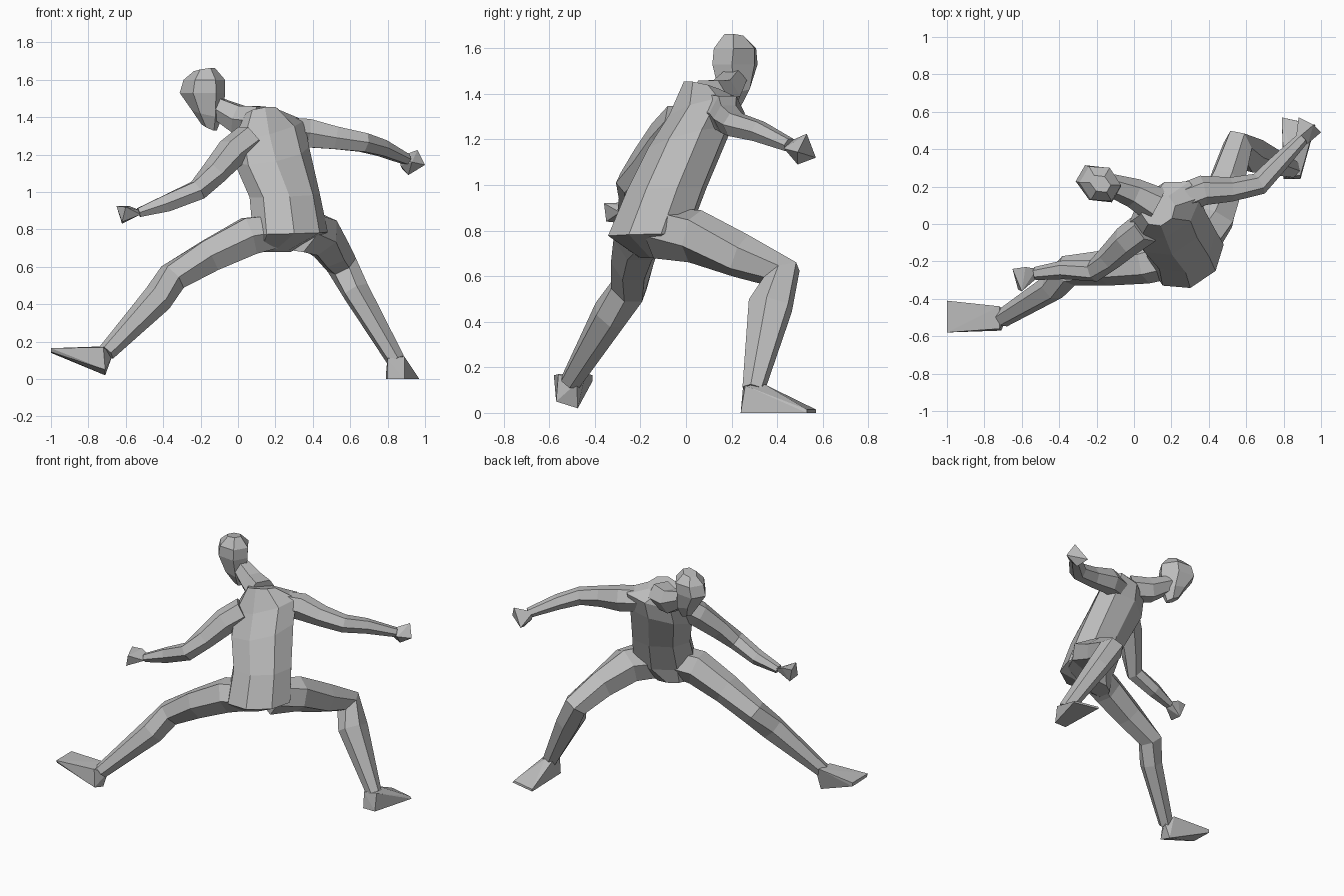
import bpy, bmesh, math
from mathutils import Vector as V

grey = bpy.data.materials.new("plain grey")
grey.diffuse_color = (0.5, 0.5, 0.5, 1)


def finish(name, bm):
    bmesh.ops.recalc_face_normals(bm, faces=bm.faces)
    me = bpy.data.meshes.new(name)
    bm.to_mesh(me)
    bm.free()
    me.materials.append(grey)
    ob = bpy.data.objects.new(name, me)
    bpy.context.collection.objects.link(ob)
    return ob


def hull(name, pts):
    bm = bmesh.new()
    for p in pts:
        bm.verts.new(p)
    r = bmesh.ops.convex_hull(bm, input=bm.verts)
    bmesh.ops.delete(bm, geom=list({g for g in r["geom_interior"] if isinstance(g, bmesh.types.BMVert)}),
                     context='VERTS')
    return finish(name, bm)


def loft(name, rings):
    bm = bmesh.new()
    loops = [[bm.verts.new(p) for p in ring] for ring in rings]
    n = len(loops[0])
    for a, b in zip(loops, loops[1:]):
        for i in range(n):
            j = (i + 1) % n
            bm.faces.new((a[i], a[j], b[j], b[i]))
    bm.faces.new(loops[0])
    bm.faces.new(loops[-1])
    return finish(name, bm)


def ring(c, u, v, n, phase=0.5):
    return [V(c) + u * math.cos(t) + v * math.sin(t)
            for t in (2 * math.pi * (i + phase) / n for i in range(n))]


def limb(name, path, ref, n=6):
    """path: (x, y, z, radius along ref side, radius across)"""
    pts = [V(p[:3]) for p in path]
    rings = []
    for i, p in enumerate(path):
        t = V()
        if i:
            t += (pts[i] - pts[i - 1]).normalized()
        if i < len(pts) - 1:
            t += (pts[i + 1] - pts[i]).normalized()
        t.normalize()
        u = t.cross(V(ref)).normalized()
        v = u.cross(t)
        rings.append(ring(pts[i], v * p[3], u * p[4], n))
    return loft(name, rings)


# torso: twisted, leaning stack of eight-sided sections
# (x, y, z, half width, half depth, side tilt, forward tilt)
sections = [
    (0.19, -0.13, 0.68, 0.10, 0.06, 0.0, 0.0),
    (0.28, -0.165, 0.78, 0.205, 0.165, 0.03, 0.0),
    (0.25, -0.085, 0.98, 0.19, 0.165, 0.05, 0.0),
    (0.18, 0.015, 1.20, 0.21, 0.17, 0.25, 0.1),
    (0.165, 0.075, 1.33, 0.21, 0.13, 0.27, 0.0),
    (0.13, 0.075, 1.43, 0.09, 0.085, 0.0, -0.3),
]
rings = []
for x, y, z, w, d, tilt, fwd in sections:
    side = V((0.83, 0.56, tilt)).normalized()
    front = V((-0.56, 0.83, fwd)).normalized()
    rings.append(ring((x, y, z), side * w * 1.04, front * d * 1.04, 8))
loft("torso", rings)

# neck and head
limb("neck", [(0.12, 0.10, 1.38, 0.09, 0.10), (0.0, 0.165, 1.39, 0.085, 0.08),
              (-0.13, 0.21, 1.46, 0.06, 0.06)], (0, 0, 1))
face_side = V((0.5, 0.86, 0))
face_front = V((-0.86, 0.5, 0))
head = []
for x, y, z, w, d, drop in [(-0.155, 0.215, 1.345, 0.03, 0.045, 0.02),
                            (-0.165, 0.215, 1.42, 0.075, 0.085, 0.02),
                            (-0.19, 0.215, 1.53, 0.10, 0.13, 0.0),
                            (-0.18, 0.215, 1.60, 0.10, 0.115, 0.0),
                            (-0.18, 0.215, 1.655, 0.045, 0.06, -0.01)]:
    head.append(ring((x, y, z), face_side * w, face_front * d + V((0, 0, drop)), 6, 0))
loft("head", head)

# arms
limb("left_arm", [(0.06, -0.02, 1.28, 0.09, 0.09), (-0.035, -0.09, 1.21, 0.085, 0.085),
                  (-0.13, -0.18, 1.10, 0.07, 0.07), (-0.215, -0.25, 1.01, 0.06, 0.06),
                  (-0.38, -0.245, 0.94, 0.052, 0.05), (-0.53, -0.265, 0.89, 0.028, 0.035)], (0, 0, 1))
limb("right_arm", [(0.22, 0.12, 1.33, 0.08, 0.08), (0.37, 0.18, 1.315, 0.088, 0.08),
                   (0.52, 0.185, 1.29, 0.07, 0.065), (0.67, 0.215, 1.265, 0.058, 0.06),
                   (0.77, 0.32, 1.235, 0.05, 0.05), (0.90, 0.455, 1.175, 0.032, 0.035)], (0, 0, 1))

# hands
hull("left_hand", [(-0.65, -0.24, 0.925), (-0.58, -0.23, 0.925), (-0.62, -0.35, 0.84),
                   (-0.60, -0.36, 0.92), (-0.62, -0.26, 0.83), (-0.52, -0.29, 0.88),
                   (-0.52, -0.24, 0.90)])
hull("right_hand", [(0.88, 0.57, 1.12), (1.0, 0.49, 1.145), (0.96, 0.53, 1.225), (0.91, 0.49, 1.09),
                    (0.865, 0.45, 1.19), (0.93, 0.43, 1.16), (0.87, 0.46, 1.14)])

# legs
limb("left_leg", [(0.20, -0.17, 0.79, 0.10, 0.12), (0.06, -0.21, 0.765, 0.115, 0.11),
                  (-0.15, -0.235, 0.66, 0.10, 0.095), (-0.35, -0.25, 0.545, 0.085, 0.085),
                  (-0.43, -0.335, 0.43, 0.085, 0.075), (-0.705, -0.505, 0.14, 0.048, 0.05)], (0, 0, 1))
limb("right_leg", [(0.33, -0.12, 0.79, 0.11, 0.13), (0.43, 0.04, 0.775, 0.115, 0.125),
                   (0.50, 0.24, 0.69, 0.10, 0.10), (0.555, 0.42, 0.61, 0.09, 0.085),
                   (0.63, 0.37, 0.47, 0.105, 0.075), (0.845, 0.295, 0.10, 0.05, 0.05)], (0, 1, 0.4))

# feet
hull("left_foot", [(-1.0, -0.58, 0.165), (-1.0, -0.41, 0.165), (-1.0, -0.41, 0.14), (-1.0, -0.57, 0.145),
                   (-0.71, -0.57, 0.05), (-0.71, -0.475, 0.02), (-0.72, -0.56, 0.17),
                   (-0.72, -0.44, 0.175), (-0.67, -0.48, 0.13)])
hull("right_foot", [(0.80, 0.24, 0.0), (0.89, 0.24, 0.0), (0.79, 0.57, 0.0), (0.97, 0.53, 0.0),
                    (0.79, 0.57, 0.015), (0.96, 0.53, 0.015), (0.80, 0.25, 0.11),
                    (0.89, 0.26, 0.12), (0.85, 0.345, 0.125), (0.80, 0.32, 0.125)])
